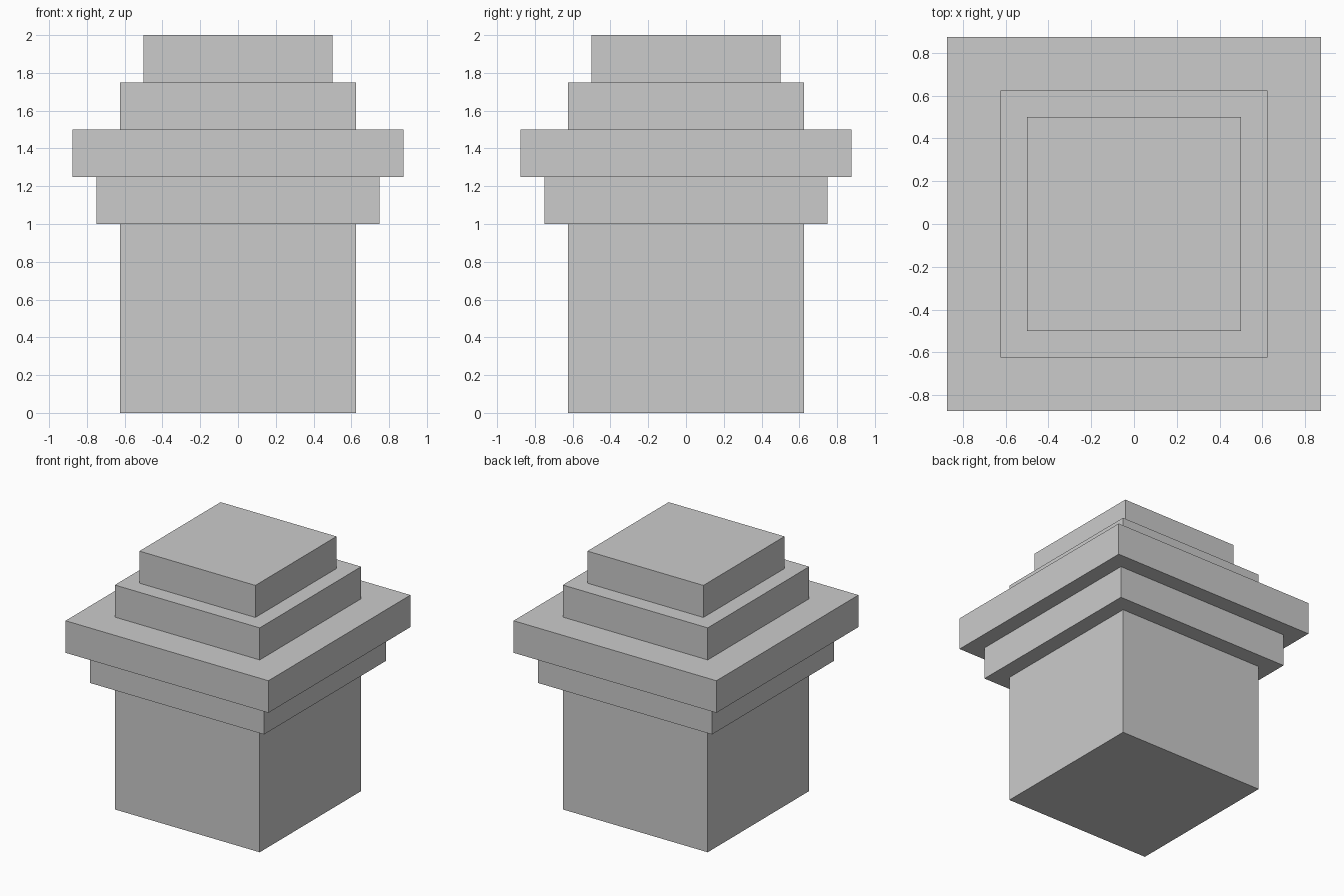
import bpy

if "Cube" in bpy.data.objects:
    bpy.data.objects.remove(bpy.data.objects["Cube"])

# name, width, bottom z, top z of each square tier
TIERS = [
    ("shaft", 1.25, 0.0, 1.0),
    ("lower_collar", 1.5, 1.0, 1.25),
    ("wide_ledge", 1.75, 1.25, 1.5),
    ("upper_step", 1.25, 1.5, 1.75),
    ("top_cap", 1.0, 1.75, 2.0),
]


def add_tier(name, width, z0, z1):
    bpy.ops.mesh.primitive_cube_add(size=1, location=(0, 0, (z0 + z1) / 2))
    obj = bpy.context.object
    obj.name = obj.data.name = name
    obj.scale = (width, width, z1 - z0)
    bpy.ops.object.transform_apply(location=False, rotation=False, scale=True)
    return obj


# Stack the tiers from the ground up
for tier in TIERS:
    add_tier(*tier)
